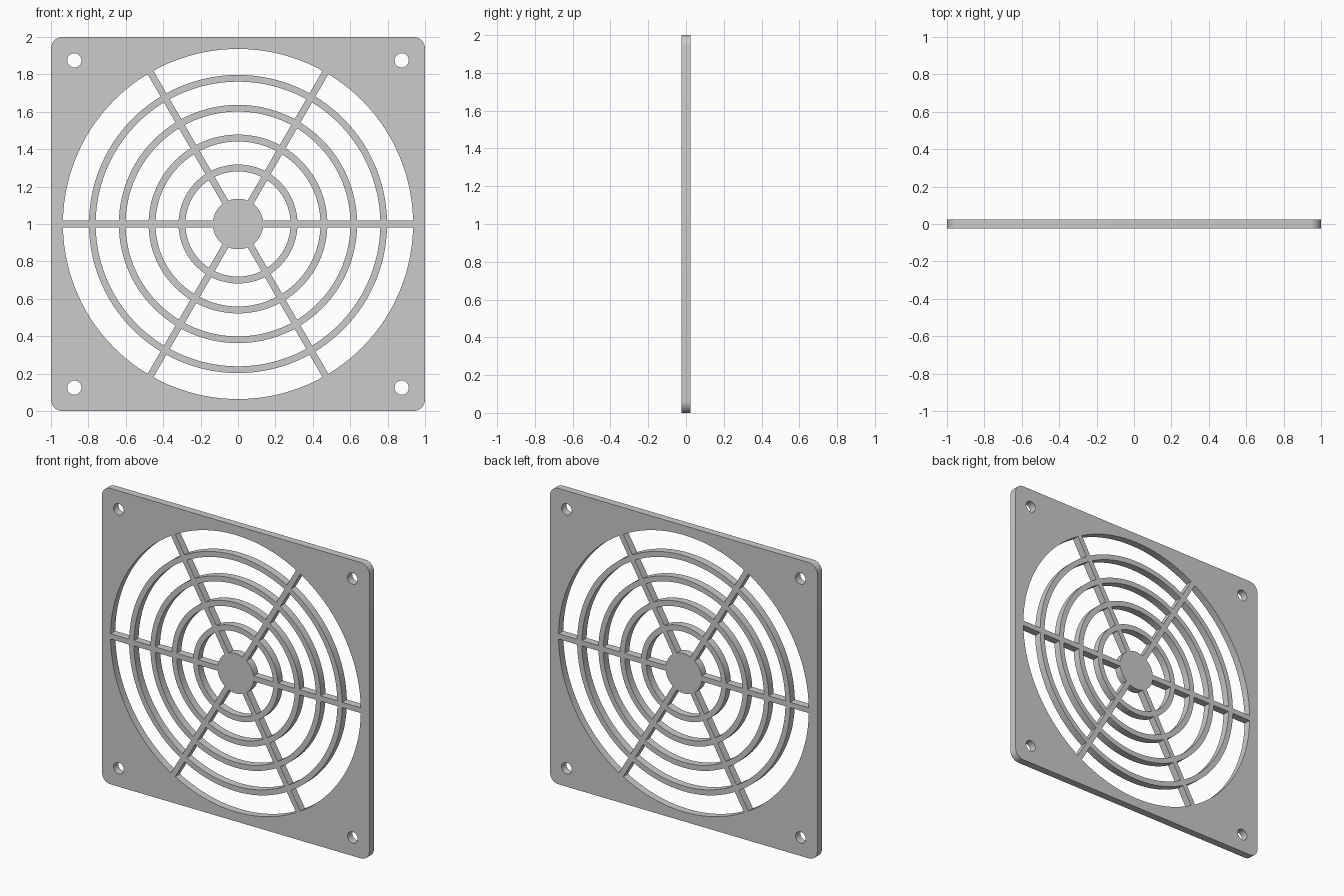
import bpy, bmesh
from math import sin, cos, asin, pi, radians

if "Cube" in bpy.data.objects:
    bpy.data.objects.remove(bpy.data.objects["Cube"])

HALF_T = 0.025                 # half the plate thickness
SPOKE = 0.018                  # half the spoke width
HUB, OPENING = 0.135, 0.936    # hub and fan opening radii
RINGS = [(0.281, 0.318), (0.441, 0.478), (0.601, 0.637), (0.761, 0.797)]


def arc(cx, cy, r, a0, a1, n):
    return [(cx + r * cos(a0 + (a1 - a0) * i / n),
             cy + r * sin(a0 + (a1 - a0) * i / n)) for i in range(n + 1)]


outlines = []

# Outer rounded square
c, cr = 1.0, 0.062
frame = []
for k, (sx, sy) in enumerate([(1, 1), (-1, 1), (-1, -1), (1, -1)]):
    frame += arc(sx * (c - cr), sy * (c - cr), cr, k * pi / 2, (k + 1) * pi / 2, 8)
outlines.append(frame)

# Screw holes in the corners
for sx in (-1, 1):
    for sy in (-1, 1):
        outlines.append(arc(sx * 0.875, sy * 0.875, 0.038, 0, 2 * pi, 32)[:-1])

# Windows between rings and spokes
inner = [HUB] + [r[1] for r in RINGS]
outer = [r[0] for r in RINGS] + [OPENING]
for r0, r1 in zip(inner, outer):
    d0, d1 = asin(SPOKE / r0), asin(SPOKE / r1)
    for k in range(6):
        a, b = radians(60 * k), radians(60 * (k + 1))
        outlines.append(arc(0, 0, r1, a + d1, b - d1, 20)
                        + arc(0, 0, r0, b - d0, a + d0, 20))

# Filled, extruded flat profile
curve = bpy.data.curves.new("fan_grille", 'CURVE')
curve.dimensions = '2D'
curve.fill_mode = 'BOTH'
curve.extrude = HALF_T
for pts in outlines:
    s = curve.splines.new('POLY')
    s.points.add(len(pts) - 1)
    for p, (x, y) in zip(s.points, pts):
        p.co = (x, y, 0, 1)
    s.use_cyclic_u = True

# Stand it upright as a welded mesh
grille = bpy.data.objects.new("fan_grille", curve)
bpy.context.collection.objects.link(grille)
grille.rotation_euler = (pi / 2, 0, 0)
grille.location = (0, 0, 1)
bpy.context.view_layer.objects.active = grille
grille.select_set(True)
bpy.ops.object.convert(target='MESH')
grille = bpy.context.object
bm = bmesh.new()
bm.from_mesh(grille.data)
bmesh.ops.remove_doubles(bm, verts=bm.verts, dist=1e-5)
bmesh.ops.recalc_face_normals(bm, faces=bm.faces)
bm.to_mesh(grille.data)
bm.free()
bpy.ops.object.transform_apply(location=True, rotation=True, scale=True)
bpy.ops.object.shade_smooth_by_angle(angle=radians(30))
